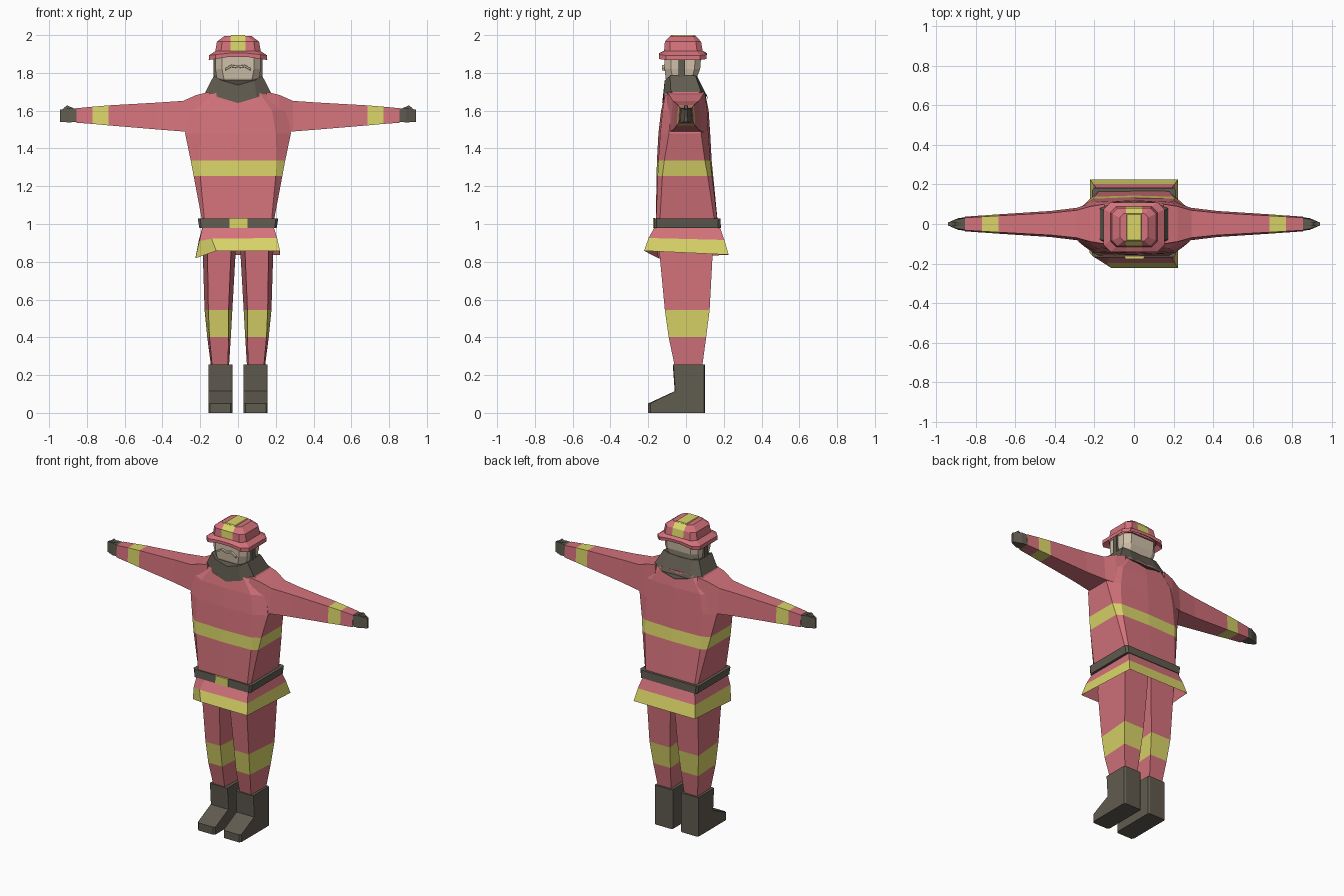
import bpy, bmesh
from mathutils import Vector

if "Cube" in bpy.data.objects:
    bpy.data.objects.remove(bpy.data.objects["Cube"])

COLORS = {"coat red": (0.66, 0.17, 0.20), "reflective yellow": (0.70, 0.66, 0.14),
          "dark rubber": (0.118, 0.106, 0.080), "skin": (0.63, 0.53, 0.40)}
MATS = []
for n, c in COLORS.items():
    m = bpy.data.materials.new(n)
    m.diffuse_color = (*c, 1)
    m.use_nodes = True
    m.node_tree.nodes["Principled BSDF"].inputs["Base Color"].default_value = m.diffuse_color
    MATS.append(m)
RED, YEL, DARK, SKIN = range(4)


def loft(name, rings, bands, cap0=True, cap1=True, rule=None):
    """Skin a list of equal-length point rings; bands = material per gap."""
    bm = bmesh.new()
    vs = [[bm.verts.new(p) for p in r] for r in rings]
    n = len(rings[0])
    for i, mat in enumerate(bands):
        for j in range(n):
            k = (j + 1) % n
            f = bm.faces.new((vs[i][j], vs[i][k], vs[i + 1][k], vs[i + 1][j]))
            f.material_index = mat
    if cap0:
        bm.faces.new(vs[0][::-1]).material_index = bands[0]
    if cap1:
        bm.faces.new(vs[-1]).material_index = bands[-1]
    if cap0 and cap1:
        bmesh.ops.recalc_face_normals(bm, faces=bm.faces)
    if rule:
        for f in bm.faces:
            f.material_index = rule(f, f.material_index)
    me = bpy.data.meshes.new(name)
    bm.to_mesh(me)
    bm.free()
    for m in MATS:
        me.materials.append(m)
    ob = bpy.data.objects.new(name, me)
    bpy.context.collection.objects.link(ob)
    return ob


def ring(z, hx, fx, y0, y1, s0, s1, zf=0, zb=0, bulge=0.0):
    """Ten-sided body section: centre front/back points, chamfered corners."""
    return [(0, y0 - bulge, z + zf), (fx, y0, z + zf * .5), (hx, s0, z), (hx, s1, z),
            (fx, y1, z + zb * .5), (0, y1 + bulge, z + zb), (-fx, y1, z + zb * .5),
            (-hx, s1, z), (-hx, s0, z), (-fx, y0, z + zf * .5)]


def rect(x0, x1, y0, y1, z, inset=0.0):
    """Horizontal rectangle whose front edge may be narrower than its back."""
    return [(x0 + inset, y0, z), (x1 - inset, y0, z), (x1, y1, z), (x0, y1, z)]


def box(name, x0, x1, y0, y1, z0, z1, mat):
    return loft(name, [rect(x0, x1, y0, y1, z0), rect(x0, x1, y0, y1, z1)], [mat])


# Coat body with chest stripe
loft("coat", [ring(0.99, .185, .175, -.16, .17, -.14, .155),
              ring(1.255, .235, .20, -.150, .138, -.125, .115, bulge=.006),
              ring(1.335, .25, .205, -.146, .128, -.115, .10, bulge=.008),
              ring(1.48, .28, .20, -.136, .118, -.09, .08, bulge=.01),
              ring(1.60, .26, .18, -.124, .112, -.08, .075, bulge=.008),
              ring(1.70, .17, .11, -.108, .10, -.07, .07)],
     [RED, YEL, RED, RED, RED])

# Collar with a dipped front and back, closed under the chin
loft("collar", [ring(1.70, .172, .10, -.120, .112, -.08, .08, zf=-.06, zb=-.045, bulge=.006),
                ring(1.785, .128, .085, -.113, .06, -.085, .05, zf=-.05, zb=-.01)], [DARK])

# Belt and buckle
loft("belt", [ring(0.98, .205, .195, -.17, .185, -.155, .17),
              ring(1.03, .213, .20, -.168, .182, -.155, .17)], [DARK])
box("belt_buckle", -.045, .05, -.176, -.165, .98, 1.032, YEL)

# Flared coat skirt, one front corner folded down, with an inner lining
skirt = [rect(-.185, .185, -.16, .175, .995),
         rect(-.207, .207, -.198, .203, .922),
         rect(-.222, .222, -.222, .226, .85),
         rect(-.19, .19, -.165, .175, .94)]
for r, dz in ((2, .008), (1, .004)):
    skirt[r] = [(x, y, z + dz if y < 0 else z - dz * 1.6) for x, y, z in skirt[r]]
for r, edge in enumerate(skirt):
    cut = {1: (-.14, -.198, .922), 2: (-.115, -.222, .858)}.get(r, (-.12, edge[0][1], edge[0][2]))
    edge.insert(1, cut)
skirt[1][0] = (-.205, -.165, .91)
skirt[2][0] = (-.226, -.145, .818)
loft("coat_skirt", skirt, [RED, YEL, RED])

for s, side in ((1, "left"), (-1, "right")):
    def flip(rings):
        return [[(s * x, y, z) for x, y, z in r] for r in rings]

    # Trouser leg with knee stripe
    loft(side + "_trouser_leg",
         flip([rect(.048, .142, -.058, .085, .24, .006),
               rect(.038, .163, -.092, .107, .402, .012),
               rect(.03, .177, -.112, .125, .545, .02),
               rect(.012, .187, -.142, .142, .86, .025),
               rect(.012, .185, -.142, .142, .95, .025)]),
         [RED, YEL, RED, RED])

    # Boot: side profile extruded across x with slightly narrowed sides
    prof = [(.1, 0), (.1, .257), (-.07, .257), (-.06, .115), (-.2, .05), (-.2, 0)]
    mid = Vector((.0, .12))
    xs = [(.03, .94), (.04, 1), (.147, 1), (.157, .94)]
    loft(side + "_boot", flip([[(x, mid.x + (y - mid.x) * k, z) for y, z in prof]
                               for x, k in xs]), [DARK] * 3)

    # Sleeve with cuff stripe: x, half depth, bottom, top
    def arm(*secs):
        return flip([[(x, -d, a), (x, d, a), (x, d * .85, b), (x, -d * .85, b)]
                     for x, d, a, b in secs])
    loft(side + "_sleeve", arm((.15, .118, 1.50, 1.70), (.22, .105, 1.482, 1.683),
                               (.29, .082, 1.49, 1.652), (.42, .066, 1.50, 1.643),
                               (.685, .049, 1.522, 1.628), (.77, .043, 1.530, 1.621),
                               (.855, .037, 1.536, 1.613)),
         [RED, RED, RED, RED, YEL, RED])
    # Glove and thumb
    loft(side + "_glove", arm((.845, .036, 1.542, 1.61), (.89, .029, 1.538, 1.615),
                              (.942, .007, 1.54, 1.605)), [DARK, DARK])
    loft(side + "_thumb", arm((.875, .012, 1.605, 1.615), (.905, .012, 1.60, 1.628),
                              (.925, .008, 1.595, 1.612)), [DARK, DARK])
    # Chin strap
    loft(side + "_chin_strap", flip([rect(.112, .131, -.04, -.004, 1.76),
                                     rect(.115, .131, -.04, -.004, 1.90)]), [DARK])

# Head
loft("head", [ring(1.71, .085, .05, -.085, .04, -.05, .02),
              ring(1.77, .112, .075, -.108, .055, -.07, .03),
              ring(1.82, .12, .085, -.113, .075, -.08, .045),
              ring(1.91, .12, .085, -.113, .082, -.08, .05)], [SKIN] * 3)

# Curved lips on the face
mouth = [(-.07, 1.822), (-.035, 1.842), (0, 1.836), (.035, 1.842), (.07, 1.822)]
loft("mouth", [[(x, -.108, z - .012), (x, -.126, z - .01), (x, -.126, z), (x, -.108, z + .002)]
               for x, z in mouth], [SKIN] * 4)


# Helmet shell with a yellow stripe over the crown
def shell(z, hx, y0, y1, c):
    w = min(.04, hx - c)
    return [(-w, y0, z), (w, y0, z), (hx - c, y0, z), (hx, y0 + c, z), (hx, y1 - c, z),
            (hx - c, y1, z), (w, y1, z), (-w, y1, z), (-hx + c, y1, z),
            (-hx, y1 - c, z), (-hx, y0 + c, z), (-hx + c, y0, z)]


def stripe(f, mat):
    c = f.calc_center_median()
    return YEL if abs(c.x) < .01 and c.z > 1.915 and max(abs(v.co.x) for v in f.verts) < .045 else mat


loft("helmet_shell", [shell(1.885, .122, -.118, .09, .03), shell(1.917, .12, -.116, .088, .03),
                      shell(1.965, .112, -.112, .08, .028), shell(1.995, .072, -.085, .052, .02)],
     [RED] * 3, rule=stripe)
# Crown stripe plate
loft("helmet_crest", [rect(-.04, .04, -.085, .052, 1.993), rect(-.036, .036, -.08, .048, 2.0)], [YEL])


# Helmet brim, drooping at the sides
def droop(r, dz):
    return [(x, y, z - dz * min(1, max(0, abs(x) - .05) / .1)) for x, y, z in r]


loft("helmet_brim", [shell(1.905, .112, -.108, .08, .03),
                     droop(shell(1.886, .155, -.142, .108, .035), .018),
                     droop(shell(1.905, .153, -.142, .110, .035), .012),
                     shell(1.92, .114, -.110, .083, .03)], [RED] * 3)
